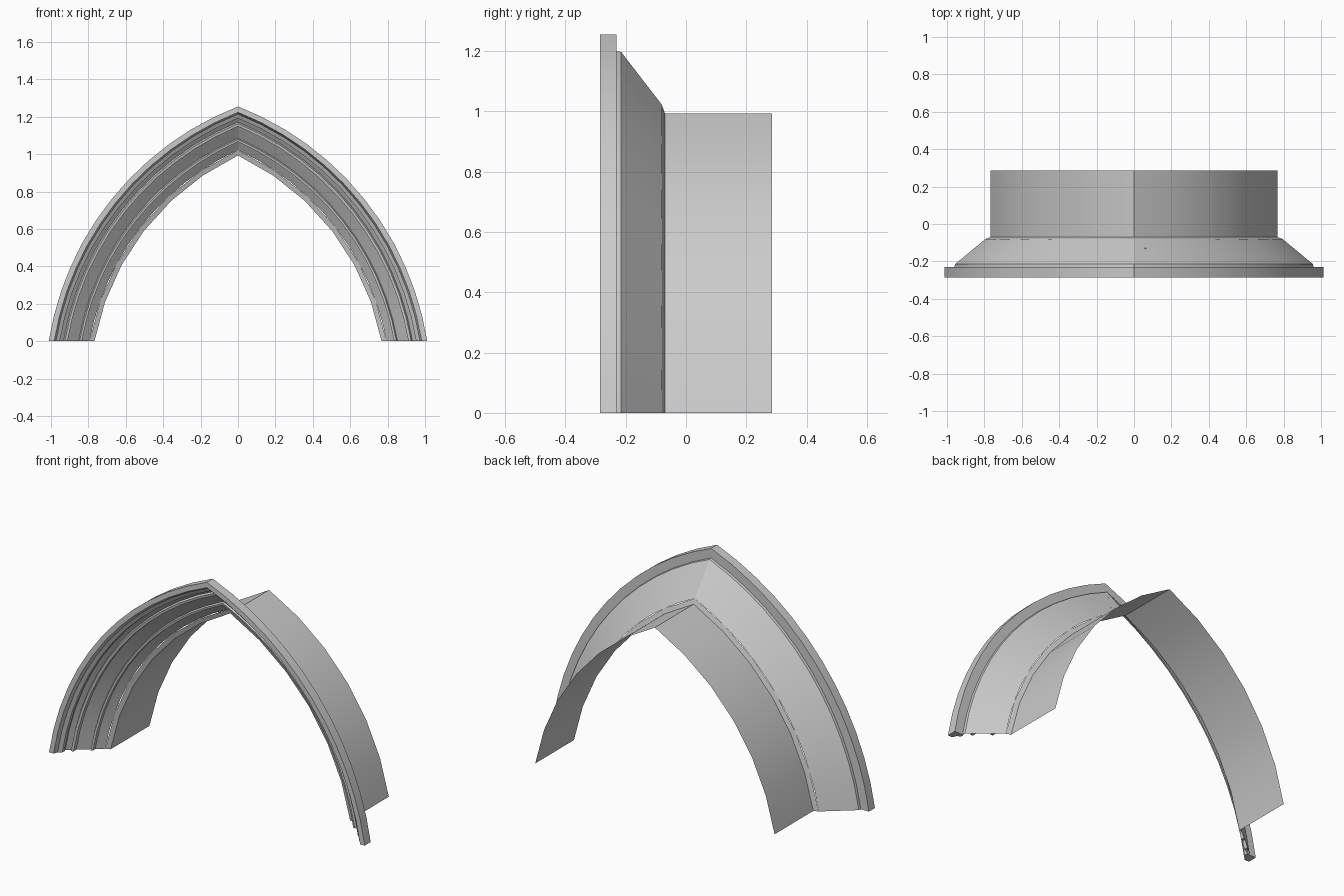
import bpy, bmesh, math

cube = bpy.data.objects.get("Cube")
if cube:
    bpy.data.objects.remove(cube)

stone = bpy.data.materials.new("grey_stone")
stone.use_nodes = True
grey = (0.6, 0.6, 0.6, 1)
stone.diffuse_color = grey
stone.node_tree.nodes["Principled BSDF"].inputs["Base Color"].default_value = grey

# Centre of the arc that makes the +x half of the pointed arch
CX, CZ = -0.586, -0.253


def arch_path(apex, segs):
    """Points (x, z) of a pointed arch with the given apex height."""
    r = math.hypot(apex - CZ, CX)
    a0, a1 = math.asin(-CZ / r), math.acos(-CX / r)
    half = []
    for i in range(segs + 1):
        a = a0 + (a1 - a0) * i / segs
        half.append((CX + r * math.cos(a), CZ + r * math.sin(a)))
    half[-1] = (0, apex)
    return half + [(-x, z) for x, z in reversed(half[:-1])]


def sweep(name, profile, segs, closed=False):
    """Sweep a profile of (y, apex height) points along the arch."""
    bm = bmesh.new()
    rows = [[bm.verts.new((x, y, z)) for x, z in arch_path(h, segs)]
            for y, h in profile]
    pairs = list(zip(rows, rows[1:]))
    if closed:
        pairs.append((rows[-1], rows[0]))
    for a, b in pairs:
        for i in range(len(a) - 1):
            bm.faces.new((a[i], a[i + 1], b[i + 1], b[i]))
    if closed:
        bm.faces.new([r[0] for r in rows])
        bm.faces.new([r[-1] for r in reversed(rows)])
        bmesh.ops.recalc_face_normals(bm, faces=bm.faces)
    mesh = bpy.data.meshes.new(name)
    bm.to_mesh(mesh)
    bm.free()
    mesh.materials.append(stone)
    obj = bpy.data.objects.new(name, mesh)
    bpy.context.collection.objects.link(obj)
    bpy.ops.object.select_all(action='DESELECT')
    obj.select_set(True)
    bpy.context.view_layer.objects.active = obj
    bpy.ops.object.shade_smooth_by_angle(angle=math.radians(25))
    return obj


# Coarse barrel vault with the small lip at its front
sweep("barrel_vault", [(0.285, 0.993), (-0.07, 0.993)], 6)
sweep("vault_lip", [(-0.07, 0.993), (-0.08, 1.022)], 6)

# Splayed reveal between the vault and the front band
sweep("splayed_reveal", [(-0.08, 1.022), (-0.215, 1.197), (-0.232, 1.2)], 12)

# Flat outer band with a chamfered inner edge
sweep("front_band", [(-0.23, 1.255), (-0.285, 1.255), (-0.285, 1.224),
                     (-0.262, 1.214), (-0.25, 1.192), (-0.23, 1.192)], 12, True)

# Raised roll mouldings on the front of the splay
for label, y, size in (("outer", -0.187, 0.014), ("inner", -0.122, 0.012)):
    h = 1.022 + (-0.08 - y) * 1.296
    roll = [(y - size * 0.6, h + size * 0.75), (y - size * 1.5, h + size * 0.2),
            (y - size * 1.2, h - size * 0.9), (y + size * 0.6, h - size * 0.8)]
    sweep(label + "_roll_moulding", roll, 12, True)
